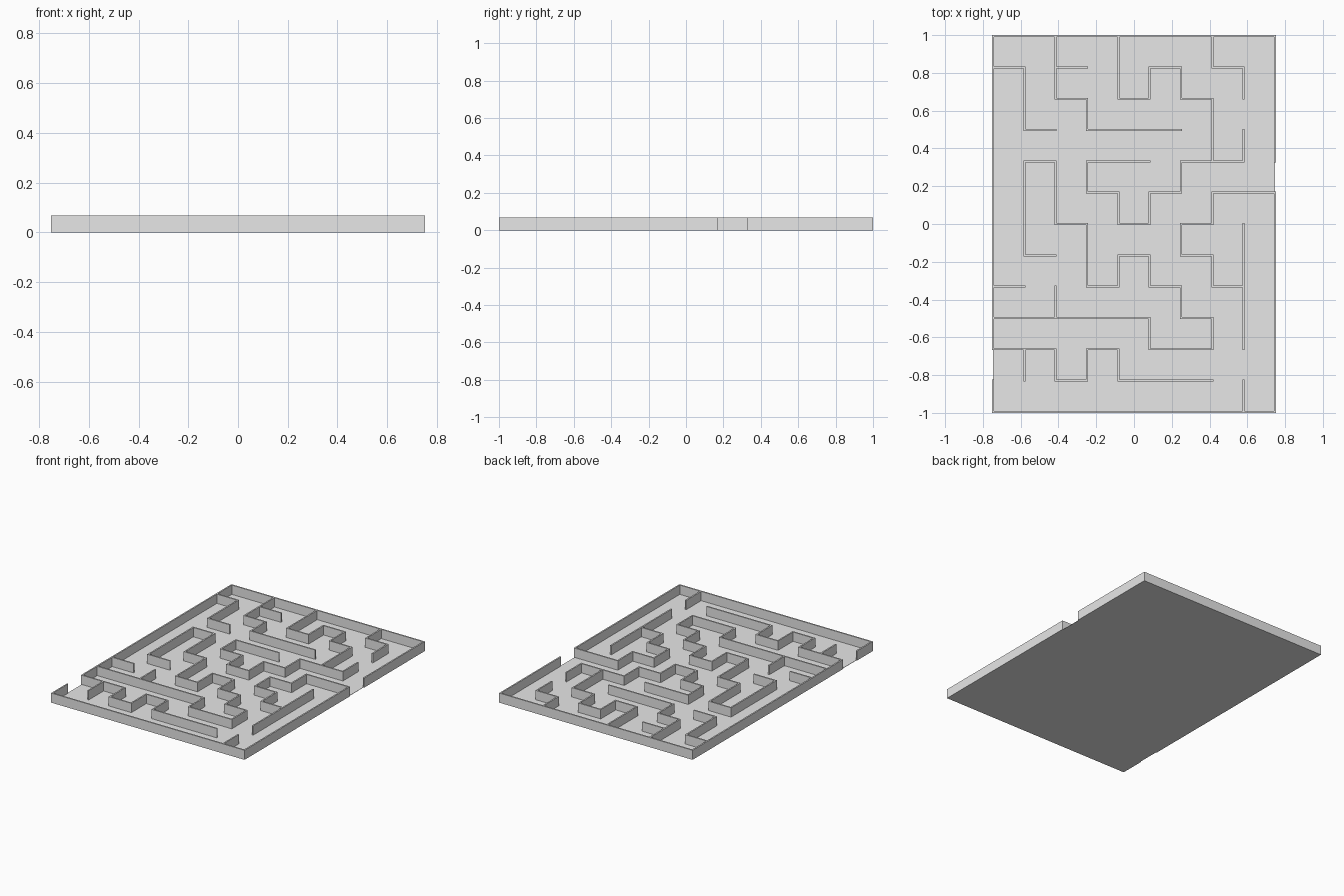
import bpy
import bmesh
from mathutils import Vector

if "Cube" in bpy.data.objects:
    bpy.data.objects.remove(bpy.data.objects["Cube"], do_unlink=True)

COLS, ROWS = 9, 12
THICK = 0.01
CELL = (2 - THICK) / ROWS
HEIGHT = 0.067
FLOOR = 0.002
STEP = {"N": Vector((0, 1)), "S": Vector((0, -1)),
        "E": Vector((1, 0)), "W": Vector((-1, 0))}

grey = bpy.data.materials.new("plain grey")
grey.diffuse_color = (0.8, 0.8, 0.8, 1)
grey.use_nodes = True
grey.node_tree.nodes["Principled BSDF"].inputs["Base Color"].default_value = (0.8, 0.8, 0.8, 1)


def finish(name, bm):
    bmesh.ops.recalc_face_normals(bm, faces=bm.faces)
    mesh = bpy.data.meshes.new(name)
    bm.to_mesh(mesh)
    bm.free()
    mesh.materials.append(grey)
    obj = bpy.data.objects.new(name, mesh)
    bpy.context.collection.objects.link(obj)


def add_wall(bm, start, moves, base):
    """Sweep a mitred wall along compass moves from a grid corner."""
    here = Vector(start)
    points, dirs = [here.copy()], []
    for i, m in enumerate(moves):
        here = here + STEP[m]
        if i and moves[i - 1] == m:
            points[-1] = here.copy()
        else:
            points.append(here.copy())
            dirs.append(STEP[m])
    rings = []
    for i, p in enumerate(points):
        before, after = dirs[max(i - 1, 0)], dirs[min(i, len(dirs) - 1)]
        side = Vector((-before.y, before.x))
        if before != after:
            side += Vector((-after.y, after.x))
        centre = (p - Vector((COLS, ROWS)) / 2) * CELL
        # free ends reach half a thickness past the grid corner
        if i == 0:
            centre -= after * THICK / 2
        elif i == len(points) - 1:
            centre += before * THICK / 2
        a, b = centre + side * THICK / 2, centre - side * THICK / 2
        rings.append([bm.verts.new((q.x, q.y, z)) for q, z in
                      ((a, base), (b, base), (b, HEIGHT), (a, HEIGHT))])
    for r, s in zip(rings, rings[1:]):
        for k in range(4):
            n = (k + 1) % 4
            bm.faces.new((r[k], r[n], s[n], s[k]))
    bm.faces.new(rings[0])
    bm.faces.new(rings[-1])


def build_walls(name, paths, base):
    bm = bmesh.new()
    for start, moves in paths:
        add_wall(bm, start, moves, base)
    finish(name, bm)


# Thin floor, reaching the centre line of the border walls
bm = bmesh.new()
bmesh.ops.create_cube(bm, size=1)
bmesh.ops.scale(bm, vec=(COLS * CELL, ROWS * CELL, FLOOR), verts=bm.verts)
bmesh.ops.translate(bm, vec=(0, 0, FLOOR / 2), verts=bm.verts)
finish("floor", bm)

# Border with an opening on each long side
build_walls("border_walls", [
    ((0, 2), "N" * 10 + "E" * 9 + "S" * 4),
    ((0, 1), "S" + "E" * 9 + "N" * 7),
], 0)

# Inner maze walls
build_walls("maze_walls", [
    ((0, 11), "ESSE"),
    ((2, 12), "SSESEEE"),
    ((2, 11), "E"),
    ((4, 12), "SSENESESS"),
    ((7, 12), "SES"),
    ((8, 9), "SWWSWSWNWNEE"),
    ((2, 5), "WNNNESSESSENESESESWWNWWWWW"),
    ((2, 3), "N"),
    ((0, 4), "E"),
    ((9, 7), "WWSWSESE"),
    ((8, 6), "SSSS"),
    ((0, 2), "EESENESEEE"),
    ((1, 2), "S"),
    ((8, 0), "N"),
], FLOOR)
